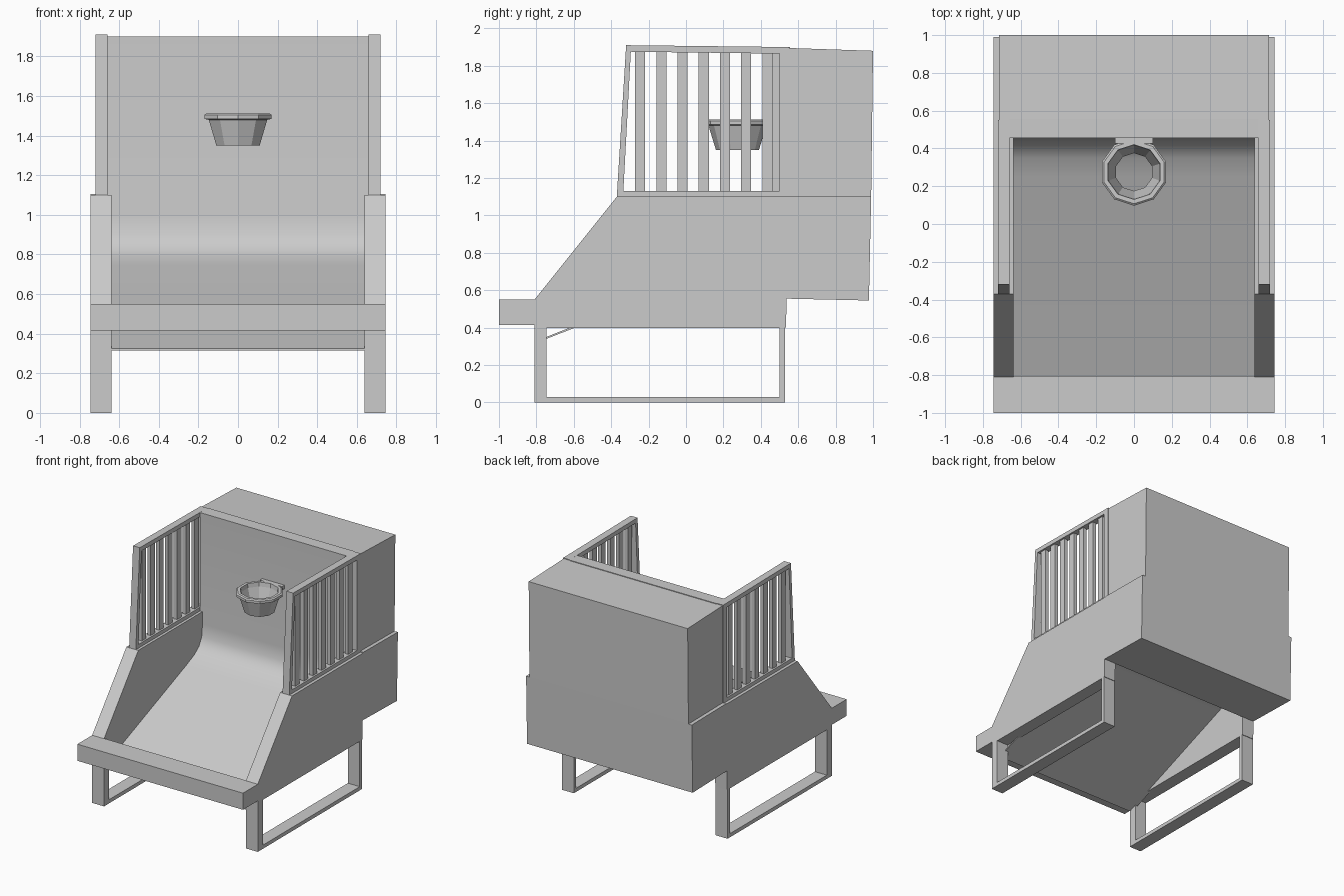
import bpy, bmesh, math
from mathutils import Vector

if "Cube" in bpy.data.objects:
    bpy.data.objects.remove(bpy.data.objects["Cube"])


def make(name, verts, faces, smooth=False):
    me = bpy.data.meshes.new(name)
    me.from_pydata(verts, [], faces)
    bm = bmesh.new()
    bm.from_mesh(me)
    bmesh.ops.recalc_face_normals(bm, faces=bm.faces)
    bm.to_mesh(me)
    bm.free()
    ob = bpy.data.objects.new(name, me)
    bpy.context.collection.objects.link(ob)
    if smooth:
        bpy.ops.object.select_all(action='DESELECT')
        bpy.context.view_layer.objects.active = ob
        ob.select_set(True)
        bpy.ops.object.shade_smooth_by_angle(angle=math.radians(35))
    return ob


def extrude(name, profile, x0, x1, smooth=False):
    """Extrude a closed (y, z) profile along x."""
    n = len(profile)
    verts = [(x, y, z) for x in (x0, x1) for y, z in profile]
    faces = [list(range(n)), list(range(n, 2 * n))]
    faces += [(i, (i + 1) % n, n + (i + 1) % n, n + i) for i in range(n)]
    return make(name, verts, faces, smooth)


def frame(name, outer, inner, x0, x1):
    """Rectangular (y, z) ring extruded along x."""
    verts = [(x, y, z) for x in (x0, x1) for y, z in outer + inner]
    faces = []
    for i in range(4):
        j = (i + 1) % 4
        faces += [(i, j, 4 + j, 4 + i), (8 + i, 8 + j, 12 + j, 12 + i),
                  (i, j, 8 + j, 8 + i), (4 + i, 4 + j, 12 + j, 12 + i)]
    return make(name, verts, faces)


def rect(y0, y1, z0, z1):
    return [(y0, z0), (y1, z0), (y1, z1), (y0, z1)]


def mirrored(ob):
    m = ob.modifiers.new("Mirror", 'MIRROR')
    m.use_axis[0] = True
    return ob


# Side panels
mirrored(extrude("side_panel", [(-0.81, 0.40), (0.535, 0.40), (0.545, 1.10),
                                (-0.37, 1.10), (-0.81, 0.55)], 0.638, 0.745))

# Leg frames under the panels
mirrored(frame("leg_frame", rect(-0.81, 0.53, 0, 0.40),
               rect(-0.745, 0.50, 0.03, 0.398), 0.638, 0.745))

# Railings with slats
mirrored(frame("railing_frame",
               [(-0.37, 1.10), (0.55, 1.10), (0.55, 1.90), (-0.32, 1.91)],
               [(-0.335, 1.13), (0.50, 1.13), (0.50, 1.865), (-0.295, 1.875)],
               0.66, 0.72))
for i in range(7):
    y = -0.245 + i * 0.1133
    mirrored(extrude("railing_slat", rect(y - 0.027, y + 0.027, 1.12, 1.88),
                     0.675, 0.705))

# Sloping ramp that curves up into the back board
extrude("ramp_and_back", [(-0.81, 0.325), (0.25, 0.745), (0.35, 0.79),
                          (0.41, 0.835), (0.445, 0.90), (0.455, 1.00),
                          (0.455, 1.90), (0.555, 1.90), (0.555, 0.80),
                          (0.40, 0.79), (0.25, 0.73), (-0.81, 0.315)],
        -0.66, 0.66, True)

# Front bumper
extrude("front_bumper", rect(-1.0, -0.805, 0.415, 0.55), -0.745, 0.745)

# Rear housing, upper and lower
extrude("upper_housing", [(0.55, 1.10), (0.99, 1.10), (1.0, 1.88),
                          (0.55, 1.895)], -0.715, 0.715)
extrude("lower_housing", [(0.535, 0.555), (0.978, 0.545), (0.99, 1.10),
                          (0.545, 1.105)], -0.745, 0.745)

# Ten-sided tapered hoop, open through the middle
SIDES = 10
rings = [(0.115, 1.35), (0.155, 1.48), (0.178, 1.485), (0.178, 1.505),
         (0.168, 1.513), (0.145, 1.513), (0.140, 1.48), (0.100, 1.35)]
verts, faces = [], []
for r, z in rings:
    for k in range(SIDES):
        a = math.pi / 2 + k * math.tau / SIDES
        verts.append((r * math.cos(a), 0.275 + r * math.sin(a), z))
n = len(rings)
for i in range(n):
    for k in range(SIDES):
        k2, i2 = (k + 1) % SIDES, (i + 1) % n
        faces.append((i * SIDES + k, i * SIDES + k2,
                      i2 * SIDES + k2, i2 * SIDES + k))
make("hoop", verts, faces)

# Bracket holding the hoop to the back board
extrude("hoop_bracket", rect(0.425, 0.457, 1.485, 1.513), -0.10, 0.10)
